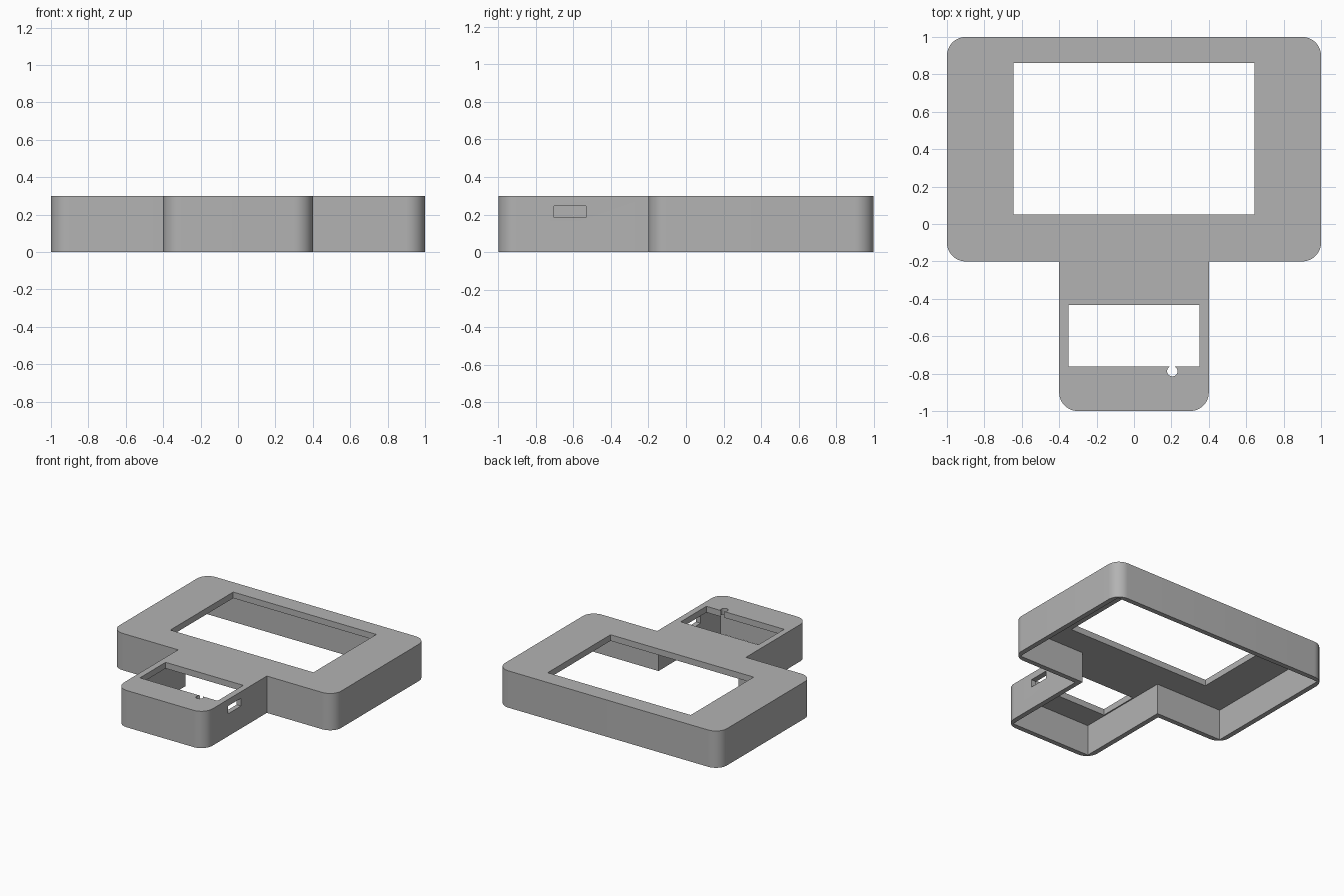
import bpy, bmesh, math

cube = bpy.data.objects.get("Cube")
if cube:
    bpy.data.objects.remove(cube)

HEIGHT, PLATE, WALL, RADIUS = 0.3, 0.05, 0.04, 0.1

grey = bpy.data.materials.new("plain grey")
grey.use_nodes = True
colour = (0.45, 0.45, 0.45, 1)
grey.diffuse_color = colour
grey.node_tree.nodes["Principled BSDF"].inputs["Base Color"].default_value = colour


def prism(name, outline, z0, z1):
    """Extrude a counter-clockwise xy outline from z0 to z1."""
    bm = bmesh.new()
    face = bm.faces.new([bm.verts.new((x, y, z0)) for x, y in outline])
    top = bmesh.ops.extrude_face_region(bm, geom=[face])["geom"]
    bmesh.ops.translate(bm, vec=(0, 0, z1 - z0),
                        verts=[v for v in top if isinstance(v, bmesh.types.BMVert)])
    bmesh.ops.recalc_face_normals(bm, faces=bm.faces)
    mesh = bpy.data.meshes.new(name)
    bm.to_mesh(mesh)
    bm.free()
    mesh.materials.append(grey)
    obj = bpy.data.objects.new(name, mesh)
    bpy.context.collection.objects.link(obj)
    return obj


def arc(cx, cy, r, start, sweep, steps):
    return [(cx + r * math.cos(start + sweep * i / steps),
             cy + r * math.sin(start + sweep * i / steps)) for i in range(steps + 1)]


def rectangle(x0, x1, y0, y1):
    return [(x0, y0), (x1, y0), (x1, y1), (x0, y1)]


def t_outline(inset, r=0):
    """Wide screen section with a narrower neck; outer corners rounded by r."""
    wide, neck = 1 - inset, 0.4 - inset
    front, shoulder, back = -1 + inset, -0.2 + inset, 1 - inset

    def corner(x, y, start):
        if not r:
            return [(x, y)]
        cy = y + r if start < 0 else y - r
        return arc(x - r, cy, r, start, math.pi / 2, 12)

    right = (corner(neck, front, -math.pi / 2) + [(neck, shoulder)]
             + corner(wide, shoulder, -math.pi / 2) + corner(wide, back, 0))
    return right + [(-x, y) for x, y in reversed(right)]


# Outer case
case = prism("case", t_outline(0, RADIUS), 0, HEIGHT)

# Open underside, screen window, neck window, pin hole and side port
cutters = [
    prism("cavity_cutter", t_outline(WALL), -0.1, HEIGHT - PLATE),
    prism("screen_cutter", rectangle(-0.645, 0.645, 0.05, 0.86), 0.1, 0.5),
    prism("neck_window_cutter", rectangle(-0.35, 0.35, -0.763, -0.432), 0.1, 0.5),
    prism("pin_hole_cutter", arc(0.205, -0.787, 0.028, 0, math.tau * 23 / 24, 23), 0.1, 0.5),
    prism("side_port_cutter", rectangle(0.3, 0.5, -0.702, -0.532), 0.183, 0.246),
]
bpy.context.view_layer.objects.active = case
for cutter in cutters:
    cutter.hide_render = True
    mod = case.modifiers.new(cutter.name, 'BOOLEAN')
    mod.operation, mod.solver, mod.object = 'DIFFERENCE', 'EXACT', cutter
    bpy.ops.object.modifier_apply(modifier=mod.name)
    bpy.data.objects.remove(cutter)

# Smooth rounded corners, crisp edges
bpy.ops.object.select_all(action='DESELECT')
case.select_set(True)
bpy.ops.object.shade_smooth_by_angle(angle=math.radians(30))
